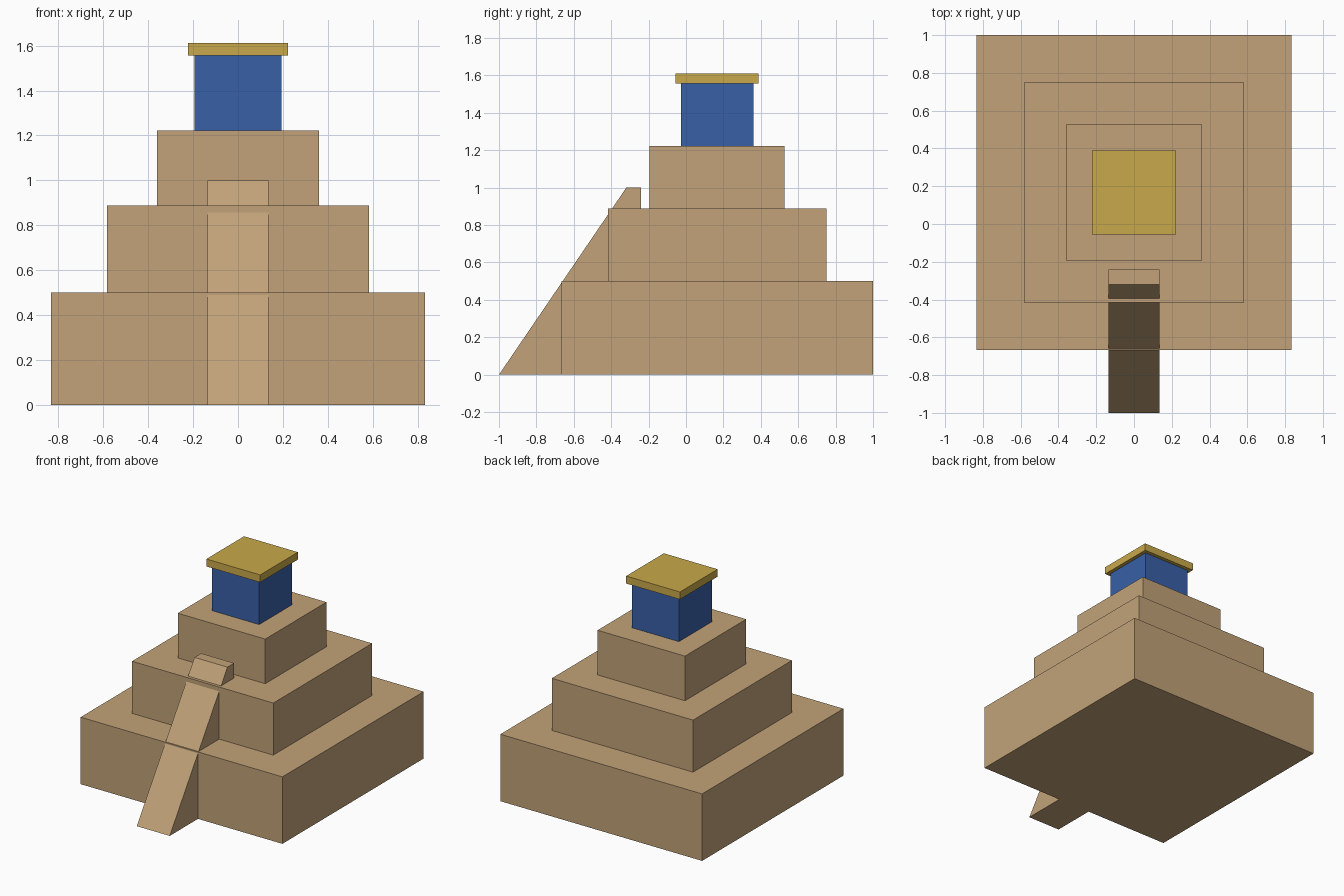
import bpy
import bmesh

default_cube = bpy.data.objects.get("Cube")
if default_cube:
    bpy.data.objects.remove(default_cube, do_unlink=True)

U = 1 / 18          # building module
CENTRE_Y = 3 * U    # the tiers sit behind the ramp


def make_material(name, rgb):
    mat = bpy.data.materials.new(name)
    mat.use_nodes = True
    colour = (*rgb, 1)
    mat.diffuse_color = colour
    mat.node_tree.nodes["Principled BSDF"].inputs["Base Color"].default_value = colour
    return mat


def prism(name, profile, half_width, mat):
    """Extrude a (y, z) profile along x, centred on x = 0."""
    bm = bmesh.new()
    face = bm.faces.new([bm.verts.new((-half_width, y, z)) for y, z in profile])
    extruded = bmesh.ops.extrude_face_region(bm, geom=[face])["geom"]
    moved = [v for v in extruded if isinstance(v, bmesh.types.BMVert)]
    bmesh.ops.translate(bm, verts=moved, vec=(2 * half_width, 0, 0))
    bmesh.ops.recalc_face_normals(bm, faces=bm.faces)
    mesh = bpy.data.meshes.new(name)
    bm.to_mesh(mesh)
    bm.free()
    mesh.materials.append(mat)
    obj = bpy.data.objects.new(name, mesh)
    bpy.context.collection.objects.link(obj)
    return obj


def square_block(name, half, bottom, top, mat):
    front, back = CENTRE_Y - half, CENTRE_Y + half
    return prism(name, [(front, bottom), (back, bottom), (back, top), (front, top)], half, mat)


sandstone = make_material("sandstone", (0.54, 0.362, 0.188))
blue = make_material("glazed blue", (0.04, 0.117, 0.389))
gold = make_material("gold", (0.584, 0.395, 0.07))

# Stacked tiers, shrine and roof: half width and height in modules
blocks = [
    ("lower_tier", 15, 9, sandstone),
    ("middle_tier", 10.5, 7, sandstone),
    ("upper_tier", 6.5, 6, sandstone),
    ("shrine", 3.5, 6, blue),
    ("shrine_roof", 4, 1, gold),
]
base = 0
for name, half, height, mat in blocks:
    square_block(name, half * U, base * U, (base + height) * U, mat)
    base += height

# Front ramp with a short flat landing
prism("front_ramp", [(-1, 0), (-0.24, 0), (-0.24, 1), (-0.319, 1)], 2.45 * U, sandstone)
